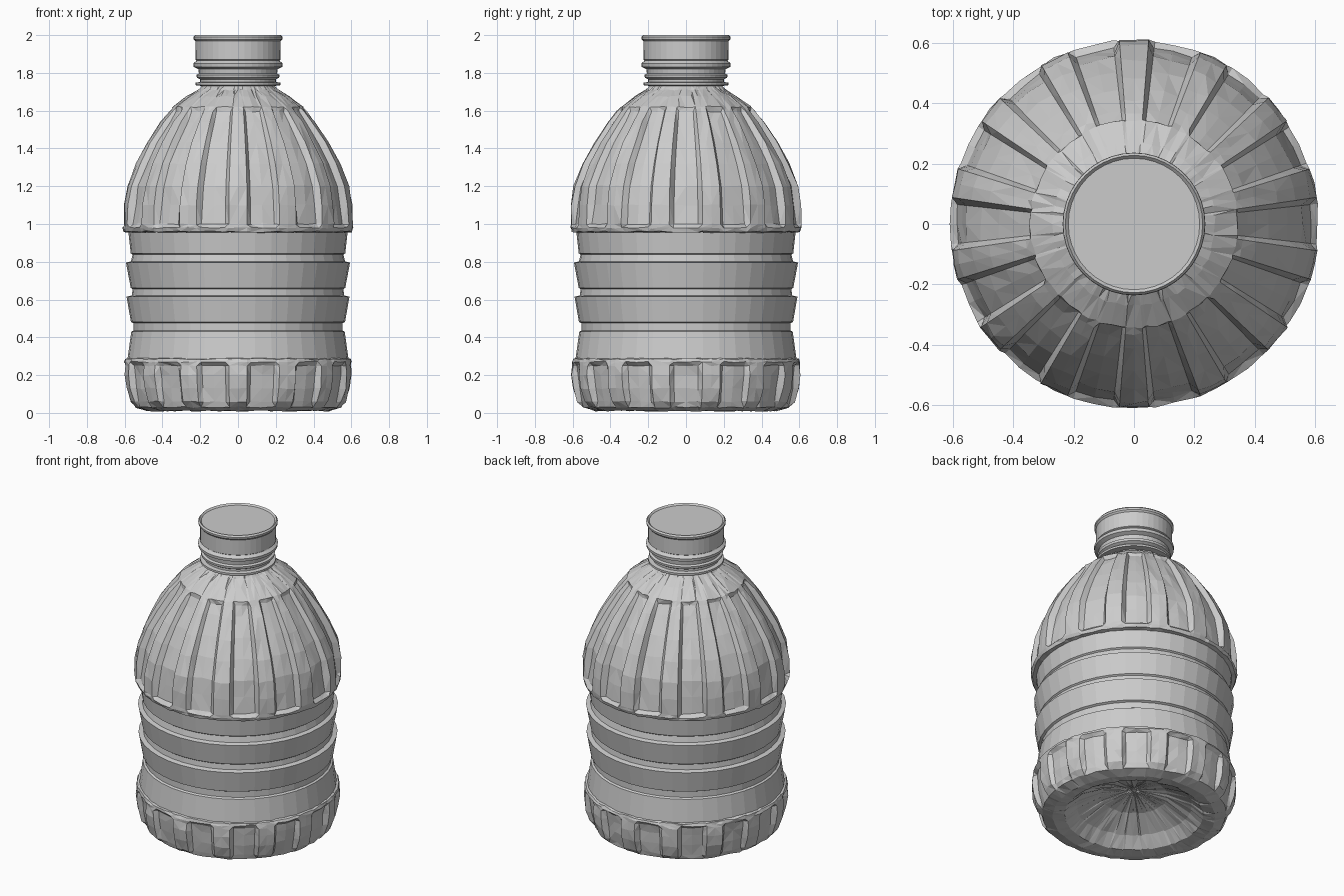
import bpy, bmesh, math, random
from mathutils import Vector

random.seed(4)
if "Cube" in bpy.data.objects:
    bpy.data.objects.remove(bpy.data.objects["Cube"], do_unlink=True)

FLUTES = 14
PITCH = math.tau / FLUTES

grey = bpy.data.materials.new("plain grey")
grey.use_nodes = True
colour = (0.6, 0.6, 0.6, 1)
grey.diffuse_color = colour
grey.node_tree.nodes["Principled BSDF"].inputs["Base Color"].default_value = colour


def lathe(name, profile, angles, jitter=0.0, close_start=False, close_end=False):
    """Revolve (radius, height, flute depth) points; flutes sink the middle of each pitch."""
    bm = bmesh.new()
    rings = []
    for r, z, depth in profile:
        ring = []
        for a in angles:
            off = abs((a + PITCH / 2) % PITCH - PITCH / 2)
            sunk = depth if off < math.radians(7) else 0
            rr = r - sunk + random.uniform(-jitter, jitter)
            zz = z + random.uniform(-jitter, jitter)
            ring.append(bm.verts.new((rr * math.cos(a), rr * math.sin(a), zz)))
        rings.append(ring)
    n = len(angles)
    for low, high in zip(rings, rings[1:]):
        for i in range(n):
            j = (i + 1) % n
            bm.faces.new((low[i], low[j], high[j], high[i]))
    for wanted, ring in ((close_start, rings[0]), (close_end, rings[-1])):
        if wanted:
            bm.faces.new(ring)
    bmesh.ops.recalc_face_normals(bm, faces=bm.faces)
    if jitter:
        bmesh.ops.triangulate(bm, faces=bm.faces)
    mesh = bpy.data.meshes.new(name)
    bm.to_mesh(mesh)
    bm.free()
    mesh.materials.append(grey)
    obj = bpy.data.objects.new(name, mesh)
    bpy.context.collection.objects.link(obj)
    return obj


def even(n):
    return [math.tau * i / n for i in range(n)]


# Columns that follow the flute edges
fluted = [k * PITCH + math.radians(d) for k in range(FLUTES)
          for d in (-8.3, -6.3, 0, 6.3, 8.3, 12.86)]

# Base with short flutes and a domed hollow underneath
base = [(0.02, 0.19, 0), (0.2, 0.15, 0), (0.34, 0.08, 0), (0.41, 0.02, 0),
        (0.48, 0.01, 0), (0.545, 0.03, 0), (0.575, 0.06, 0.02),
        (0.597, 0.13, 0.03), (0.605, 0.2, 0.03), (0.602, 0.25, 0.02),
        (0.602, 0.27, 0), (0.597, 0.285, 0), (0.575, 0.29, 0)]
lathe("fluted_base", base, fluted, 0.004, close_start=True)

# Waist bands separated by shallow grooves
bands = [(0.585, 0.285), (0.565, 0.43), (0.553, 0.437), (0.553, 0.475),
         (0.567, 0.482), (0.59, 0.615), (0.562, 0.622), (0.558, 0.655),
         (0.568, 0.662), (0.593, 0.795), (0.567, 0.802), (0.558, 0.838),
         (0.568, 0.845), (0.58, 0.955)]
lathe("banded_waist", [(r, z, 0) for r, z in bands], even(40))

# Domed shoulder with long flutes
shoulder = [(0.57, 0.955, 0), (0.603, 0.96, 0), (0.61, 0.98, 0),
            (0.612, 1.0, 0.025), (0.609, 1.1, 0.035), (0.593, 1.2, 0.035),
            (0.545, 1.32, 0.035), (0.485, 1.43, 0.035), (0.41, 1.54, 0.03),
            (0.365, 1.595, 0.02), (0.345, 1.62, 0), (0.27, 1.675, 0),
            (0.21, 1.71, 0), (0.185, 1.735, 0)]
lathe("fluted_shoulder", shoulder, fluted, 0.004)

# Neck with its flange and two collars
neck = [(0.185, 1.73), (0.225, 1.735), (0.225, 1.748), (0.2, 1.752),
        (0.2, 1.765), (0.218, 1.775), (0.22, 1.79), (0.207, 1.797),
        (0.21, 1.82), (0.235, 1.832), (0.237, 1.85), (0.222, 1.862),
        (0.215, 1.875)]
lathe("collared_neck", [(r, z, 0) for r, z in neck], even(40))

# Cap with a thin rolled rim
cap = [(0.215, 1.862), (0.225, 1.87), (0.226, 1.968), (0.235, 1.978),
       (0.236, 1.99), (0.228, 2.0), (0.218, 1.99)]
lathe("cap", [(r, z, 0) for r, z in cap], even(40), close_end=True)
